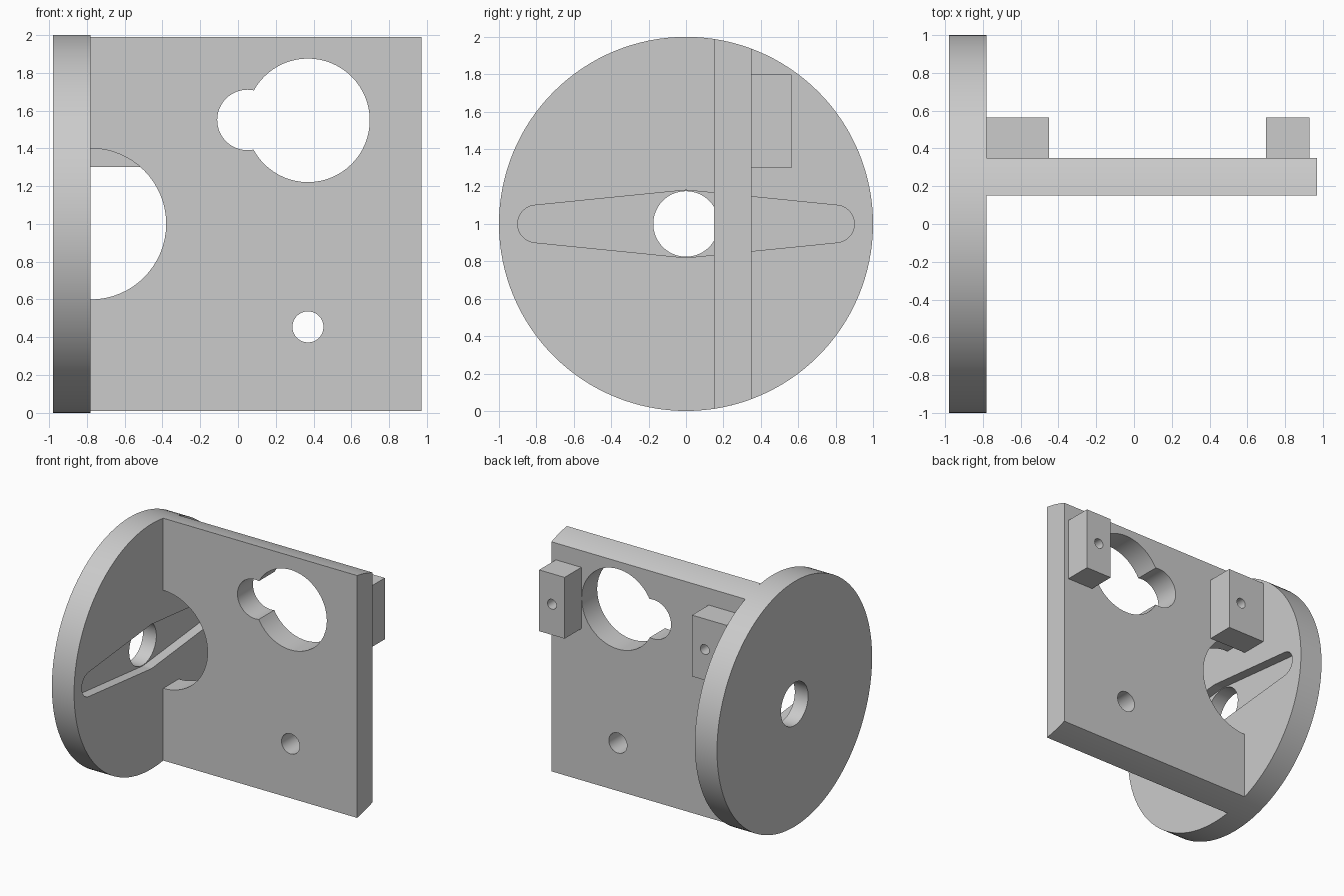
import bpy, bmesh
from math import sin, cos, pi, acos, asin, radians

cube = bpy.data.objects.get("Cube")
if cube:
    bpy.data.objects.remove(cube, do_unlink=True)

grey = bpy.data.materials.new("plain_grey")
grey.use_nodes = True
COLOUR = (0.6, 0.6, 0.6, 1)
grey.diffuse_color = COLOUR
grey.node_tree.nodes["Principled BSDF"].inputs["Base Color"].default_value = COLOUR


def arc(u, v, r, start=0, end=2 * pi, steps=64, closed=False):
    """Points along an arc; a closed one includes its end point."""
    n = steps + (1 if closed else 0)
    angles = [start + (end - start) * i / steps for i in range(n)]
    return [(u + r * cos(a), v + r * sin(a)) for a in angles]


def rect(u0, u1, v0, v1):
    return [(u0, v0), (u1, v0), (u1, v1), (u0, v1)]


def prism(name, profile, axis, lo, hi):
    """Extrude a closed profile along x (profile in y, z) or y (profile in x, z)."""
    place = (lambda u, v, t: (t, u, v)) if axis == "x" else (lambda u, v, t: (u, t, v))
    bm = bmesh.new()
    rings = [[bm.verts.new(place(u, v, t)) for u, v in profile] for t in (lo, hi)]
    for ring in rings:
        bm.faces.new(ring)
    n = len(profile)
    for i in range(n):
        j = (i + 1) % n
        bm.faces.new((rings[0][i], rings[0][j], rings[1][j], rings[1][i]))
    bmesh.ops.recalc_face_normals(bm, faces=bm.faces)
    mesh = bpy.data.meshes.new(name)
    bm.to_mesh(mesh)
    bm.free()
    mesh.materials.append(grey)
    obj = bpy.data.objects.new(name, mesh)
    bpy.context.collection.objects.link(obj)
    return obj


def finish(obj, cutters=()):
    """Cut the openings, then smooth the curved walls."""
    bpy.ops.object.select_all(action="DESELECT")
    obj.select_set(True)
    bpy.context.view_layer.objects.active = obj
    for cutter in cutters:
        mod = obj.modifiers.new("cut", "BOOLEAN")
        mod.operation = "DIFFERENCE"
        mod.solver = "EXACT"
        mod.object = cutter
        bpy.ops.object.modifier_apply(modifier=mod.name)
        bpy.data.objects.remove(cutter, do_unlink=True)
    bpy.ops.object.shade_smooth_by_angle(angle=radians(30))


BACK, INNER, END = -0.98, -0.78, 0.97   # disc faces and free plate end
FRONT_Y, REAR_Y = 0.15, 0.35            # plate thickness

# Round disc with a shaft hole and a tapered arm-shaped recess inside
disc = prism("round_disc", arc(0, 1, 1, steps=128), "x", BACK, INNER)
shaft = prism("shaft_cutter", arc(0, 1, 0.175), "x", BACK - 0.1, INNER + 0.1)
t = acos(0.1)
arm = (arc(0.8, 1, 0.1, -t, t, 24, True)
       + arc(0, 1, 0.18, t, pi - t, 24, True)
       + arc(-0.8, 1, 0.1, pi - t, pi + t, 24, True)
       + arc(0, 1, 0.18, pi + t, 2 * pi - t, 24, True))
recess = prism("recess_cutter", arm, "x", INNER - 0.08, INNER + 0.1)
finish(disc, [recess, shaft])

# Upright plate whose top and bottom edges follow the disc rim
a0, a1 = acos(REAR_Y), acos(FRONT_Y)
slab = arc(0, 1, 1, a0, a1, 6, True) + arc(0, 1, 1, -a1, -a0, 6, True)
plate = prism("upright_plate", slab, "x", INNER, END)
holes = [(0.37, 1.548, 0.327), (0.05, 1.55, 0.16), (0.37, 0.455, 0.082), (INNER, 1, 0.4)]
finish(plate, [prism("hole_cutter", arc(x, z, r), "y", FRONT_Y - 0.1, REAR_Y + 0.1)
               for x, z, r in holes])

# Two mounting blocks on the rear, each with a screw hole
for name, x0, x1, screw_x in (("left_mount_block", 0.70, 0.93, 0.815),
                              ("right_mount_block", INNER, -0.45, -0.565)):
    block = prism(name, rect(x0, x1, 1.3, 1.8), "y", REAR_Y, 0.565)
    screw = prism("screw_cutter", arc(screw_x, 1.55, 0.04, steps=32), "y", REAR_Y + 0.01, 0.7)
    finish(block, [screw])
